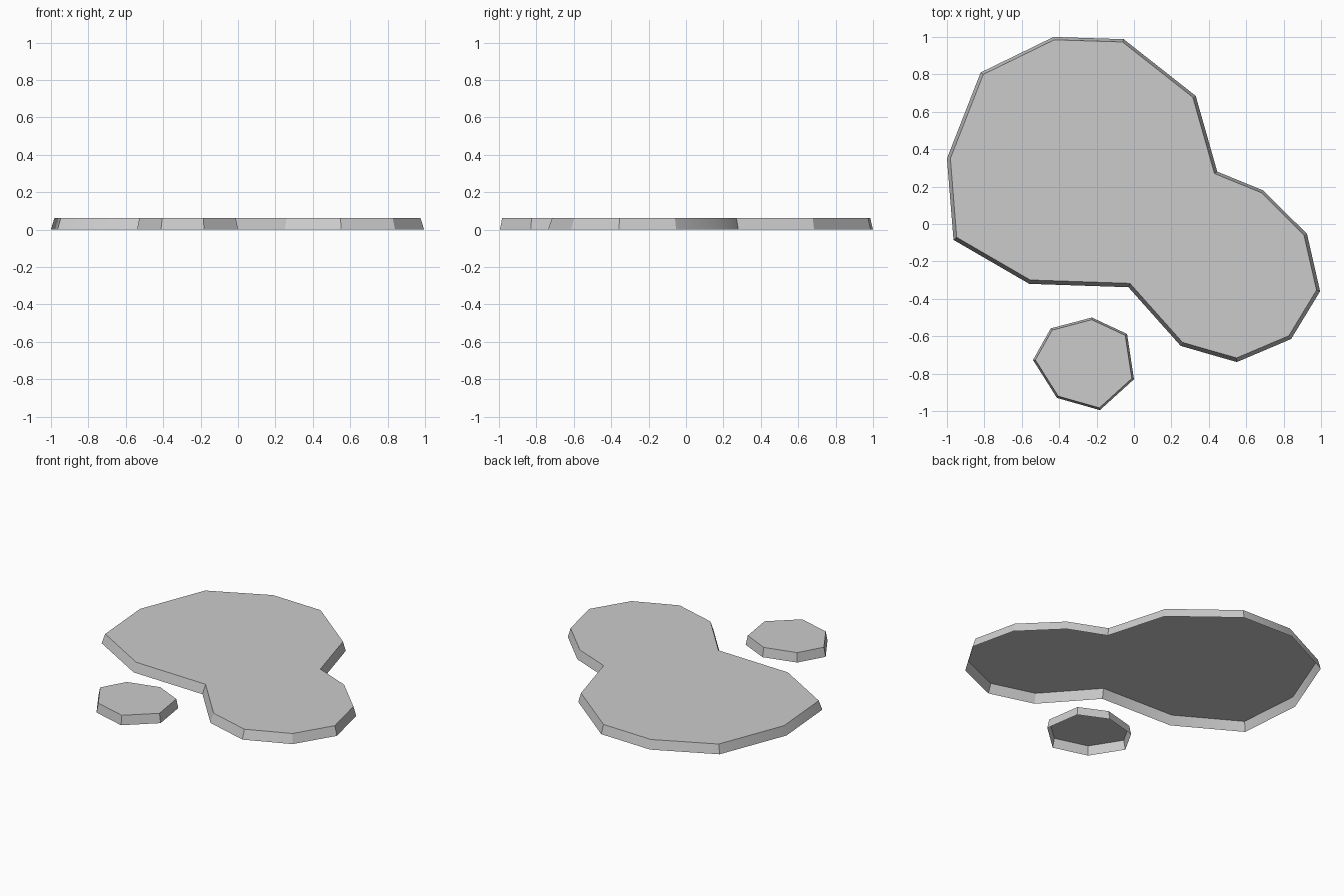
import bpy
import bmesh
from math import radians

if "Cube" in bpy.data.objects:
    bpy.data.objects.remove(bpy.data.objects["Cube"], do_unlink=True)

HEIGHT = 0.062

# Plain stone grey
stone = bpy.data.materials.new("stone grey")
stone.use_nodes = True
grey = (0.6, 0.6, 0.6, 1.0)
stone.diffuse_color = grey
stone.node_tree.nodes["Principled BSDF"].inputs["Base Color"].default_value = grey


def make_slab(name, outline, inset, shift_y=0.0):
    """Raise a flat outline into a slab with sloping walls and an open underside."""
    bm = bmesh.new()
    top = bm.faces.new([bm.verts.new((x, y, 0.0)) for x, y in outline])
    bm.normal_update()
    if top.normal.z < 0:
        top.normal_flip()
    bmesh.ops.inset_region(bm, faces=[top], thickness=inset,
                           use_boundary=True, use_even_offset=True)
    for vert in top.verts:
        vert.co.z = HEIGHT
        vert.co.y += shift_y
    bm.normal_update()
    mesh = bpy.data.meshes.new(name)
    bm.to_mesh(mesh)
    bm.free()
    mesh.materials.append(stone)
    slab = bpy.data.objects.new(name, mesh)
    bpy.context.collection.objects.link(slab)
    bpy.ops.object.select_all(action="DESELECT")
    slab.select_set(True)
    bpy.context.view_layer.objects.active = slab
    bpy.ops.object.shade_smooth_by_angle(angle=radians(30))
    return slab


# Large slab: two joined rounded lobes
large_outline = [
    (-0.43, 1.0), (-0.82, 0.81), (-1.0, 0.35), (-0.965, -0.085),
    (-0.56, -0.32), (-0.03, -0.338), (0.25, -0.652), (0.55, -0.738),
    (0.84, -0.615), (0.995, -0.36), (0.925, -0.053), (0.69, 0.18),
    (0.445, 0.28), (0.33, 0.685), (-0.055, 0.988),
]
make_slab("large_slab", large_outline, 0.018, 0.003)

# Small slab beside it
small_outline = [
    (-0.445, -0.558), (-0.54, -0.727), (-0.412, -0.93), (-0.182, -0.995),
    (0.0, -0.83), (-0.037, -0.588), (-0.225, -0.5),
]
make_slab("small_slab", small_outline, 0.011)
